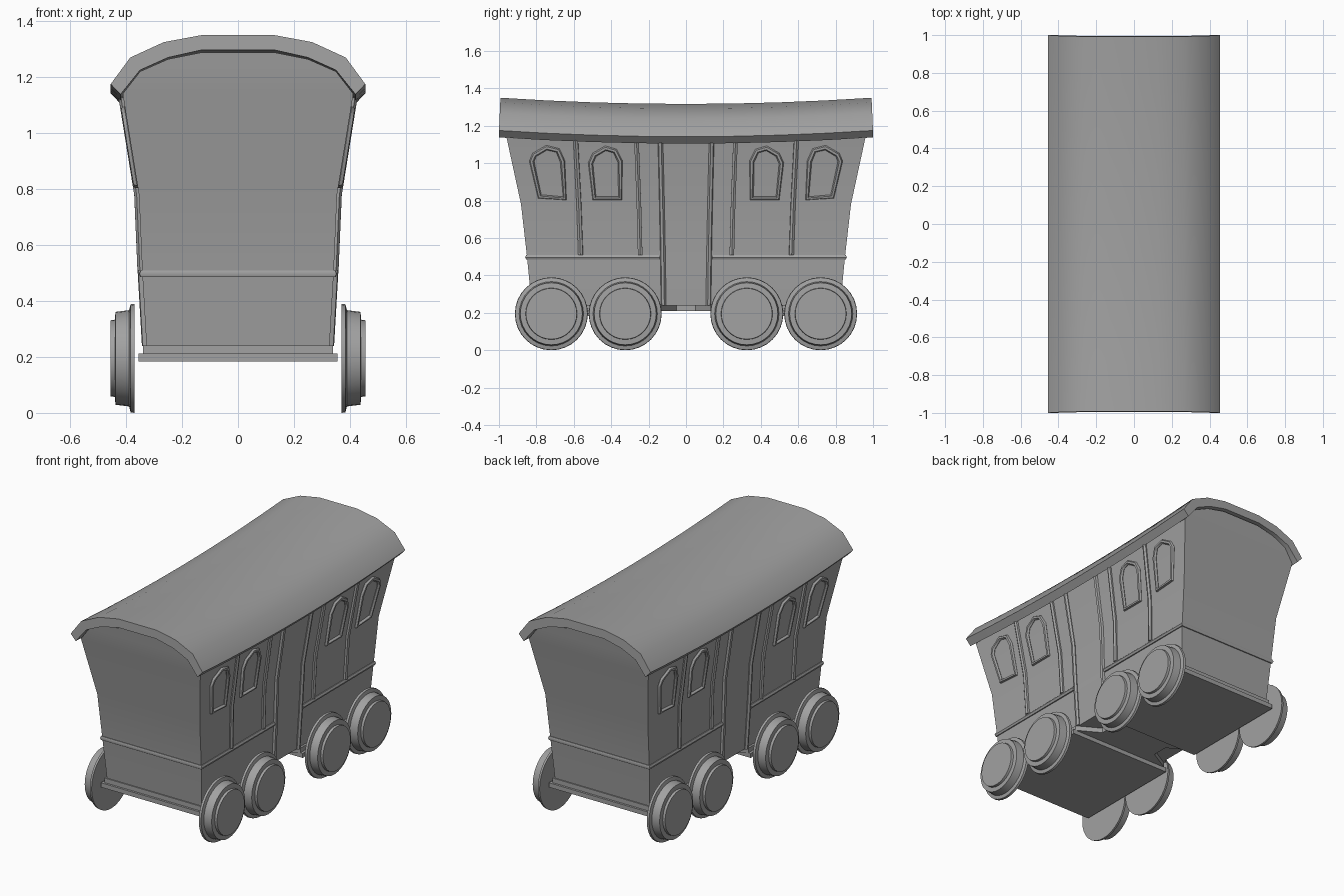
import bpy, bmesh, math

if "Cube" in bpy.data.objects:
    bpy.data.objects.remove(bpy.data.objects["Cube"])

# (z, half width x, half length y) of the flaring wagon body
LEVELS = [(0.24, .327, .825), (0.5, .342, .85), (0.78, .354, .882), (1.14, .412, .96),
          (1.22, .35, .97), (1.264, .25, .975), (1.288, .13, .978)]

GREY = bpy.data.materials.new("dark_grey")
GREY.diffuse_color = (.36, .36, .36, 1)
GREY.use_nodes = True
GREY.node_tree.nodes["Principled BSDF"].inputs["Base Color"].default_value = GREY.diffuse_color


def wall_x(z):
    for (z0, x0, _), (z1, x1, _) in zip(LEVELS, LEVELS[1:]):
        if z <= z1:
            return x0 + (x1 - x0) * (z - z0) / (z1 - z0)
    return LEVELS[3][1]


def finish(obj, angle=None):
    bpy.ops.object.select_all(action='DESELECT')
    obj.select_set(True)
    bpy.context.view_layer.objects.active = obj
    if obj.type == 'CURVE':
        bpy.ops.object.convert(target='MESH')
        obj = bpy.context.view_layer.objects.active
    obj.data.materials.clear()
    obj.data.materials.append(GREY)
    if angle:
        bpy.ops.object.shade_smooth_by_angle(angle=math.radians(angle))
    return obj


def loft(name, rings, angle=None):
    """Skin a list of equal-length closed rings; cap the ends."""
    bm = bmesh.new()
    vs = [[bm.verts.new(p) for p in r] for r in rings]
    n = len(vs[0])
    for a, b in zip(vs, vs[1:]):
        for i in range(n):
            j = (i + 1) % n
            bm.faces.new((a[i], a[j], b[j], b[i]))
    bm.faces.new(vs[0])
    bm.faces.new(vs[-1])
    bmesh.ops.recalc_face_normals(bm, faces=bm.faces)
    me = bpy.data.meshes.new(name)
    bm.to_mesh(me)
    bm.free()
    obj = bpy.data.objects.new(name, me)
    bpy.context.collection.objects.link(obj)
    return finish(obj, angle)


def slab(name, outline, z0, z1):
    return loft(name, [[(x, y, z) for x, y in outline] for z in (z0, z1)])


def bar(name, pts, radius, cyclic=False):
    """Round moulding along a polyline."""
    cu = bpy.data.curves.new(name, 'CURVE')
    cu.dimensions = '3D'
    cu.bevel_depth = radius
    cu.bevel_resolution = 1
    cu.use_fill_caps = True
    sp = cu.splines.new('POLY')
    sp.points.add(len(pts) - 1)
    for p, co in zip(sp.points, pts):
        p.co = (*co, 1)
    sp.use_cyclic_u = cyclic
    obj = bpy.data.objects.new(name, cu)
    bpy.context.collection.objects.link(obj)
    return finish(obj, 50)


# Body, with its top tucked under the roof
loft("body", [[(-x, -y, z), (x, -y, z), (x, y, z), (-x, y, z)] for z, x, y in LEVELS], 20)

# Roof: arched shell sagging toward the middle, with a bevelled eave
outer = [(.455, 1.175), (.385, 1.27), (.265, 1.325), (.13, 1.35)]
inner = [(.13, 1.297), (.25, 1.27), (.35, 1.225), (.42, 1.138)]
half = lambda pts, s: [(s * x, z) for x, z in pts]
profile = half(outer, 1) + half(outer[::-1], -1) + half(inner[::-1], -1) + half(inner, 1)
loft("roof", [[(x, y - .008 * y * max(0, (z - 1.17) / .18), z - .033 * (1 - y * y)) for x, z in profile]
              for y in (-1, -.75, -.5, -.25, 0, .25, .5, .75, 1)], 38)

# Floor sill notched under the doors, and an underframe plate at each end
corner = [(.34, .832), (.34, .13), (.2, .05)]
slab("floor_sill", corner + [(x, -y) for x, y in corner[::-1]]
     + [(-x, -y) for x, y in corner] + [(-x, y) for x, y in corner[::-1]], .21, .241)
for s, end in ((-1, "front"), (1, "back")):
    slab(f"underframe_{end}", [(-.355, s * .13), (.355, s * .13), (.355, s * .845), (-.355, s * .845)], .184, .212)

# Belt moulding around each end, broken at the doors
for s, end in ((-1, "front"), (1, "back")):
    x = wall_x(.5)
    bar(f"belt_{end}", [(x, s * .14, .497), (x, s * .85, .497),
                        (-x, s * .85, .497), (-x, s * .14, .497)], .014)

# Upright strips: bottom y, top y, bottom z
STRIPS = [("door_post", .12, .137, .24), ("inner_strip", .245, .265, .51), ("outer_strip", .563, .59, .51)]
# Window outlines (y, z)
WINDOWS = {
    "inner_window": [(.352, .812), (.49, .812), (.51, 1.0), (.49, 1.045), (.43, 1.08), (.38, 1.065), (.352, 1.01)],
    "outer_window": [(.648, .812), (.782, .822), (.825, 1.01), (.81, 1.045), (.745, 1.083), (.685, 1.068), (.66, 1.01)],
}
# Wheel half-profile: (x, radius)
WHEEL = [(.37, .195), (.384, .193), (.389, .172), (.438, .166), (.44, .138), (.455, .136)]

for sx in (-1, 1):
    for sy in (-1, 1):
        tag = ("left" if sx < 0 else "right") + ("_front" if sy < 0 else "_back")
        for name, yb, yt, zb in STRIPS:
            zs = (zb, .5, .78, 1.13) if zb < .5 else (zb, .78, 1.13)
            bar(f"{name}_{tag}",
                [(sx * (wall_x(z) + .003), sy * (yb + (yt - yb) * ((z - zb) / (1.13 - zb)) ** 1.3), z) for z in zs],
                .014)
        for name, pts in WINDOWS.items():
            bar(f"{name}_{tag}", [(sx * (wall_x(z) + .003), sy * y, z) for y, z in pts], .013, True)
        # Flanged wheels
        for yc, pos in ((.325, "inner"), (.72, "outer")):
            loft(f"{pos}_wheel_{tag}",
                 [[(sx * x, sy * yc + r * math.cos(a), .195 + r * math.sin(a))
                   for a in (2 * math.pi * i / 32 for i in range(32))] for x, r in WHEEL], 35)
